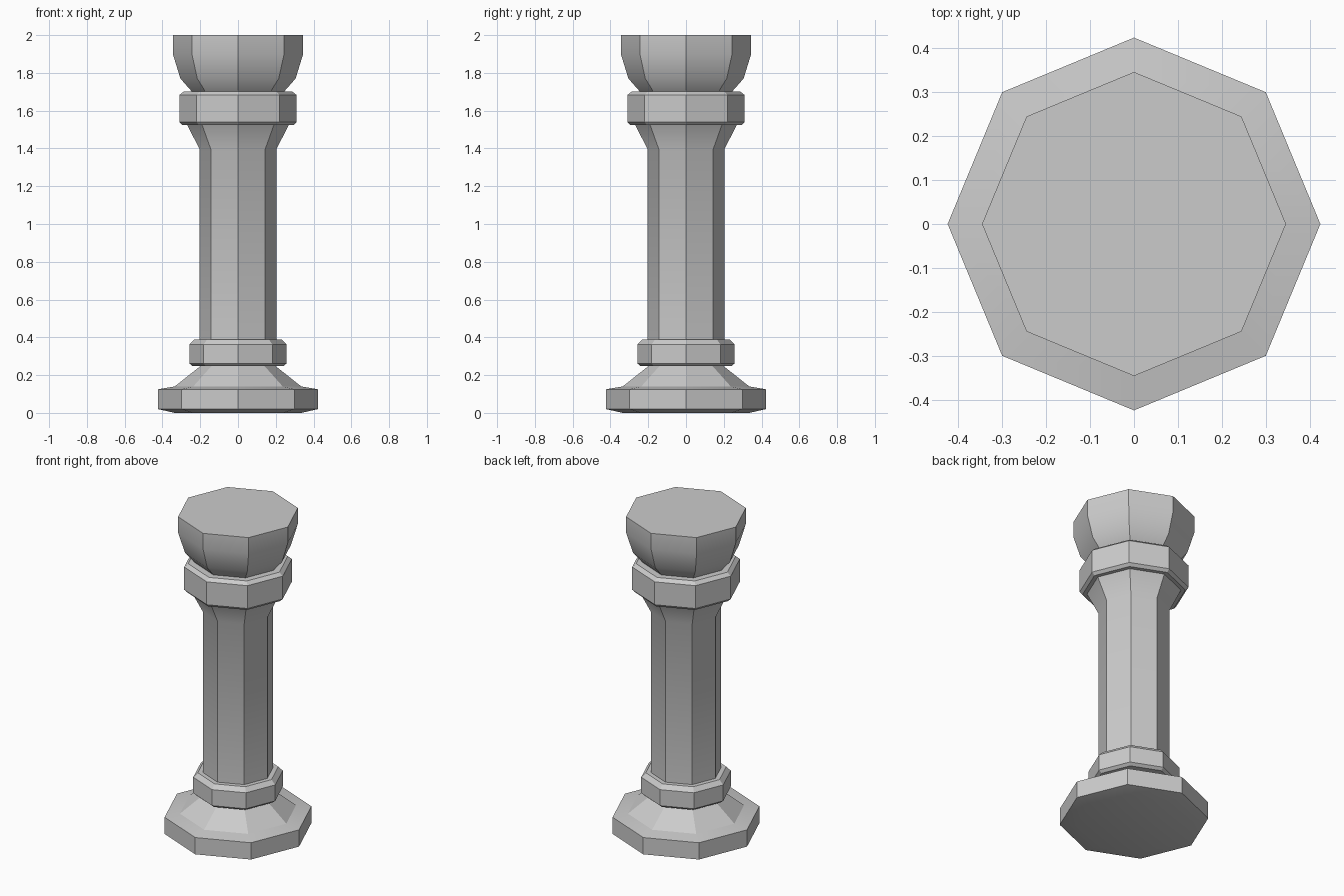
import bpy, bmesh
from math import cos, sin, pi, radians

if "Cube" in bpy.data.objects:
    bpy.data.objects.remove(bpy.data.objects["Cube"])

SIDES = 8


def turned_part(name, profile, cap_bottom=False, cap_top=False):
    """Sweep a (radius, z) profile round the z axis as an octagon."""
    bm = bmesh.new()
    rings = [[bm.verts.new((r * cos(2 * pi * i / SIDES), r * sin(2 * pi * i / SIDES), z))
              for i in range(SIDES)] for r, z in profile]
    for low, high in zip(rings, rings[1:]):
        for i in range(SIDES):
            j = (i + 1) % SIDES
            bm.faces.new((low[i], low[j], high[j], high[i]))
    if cap_bottom:
        bm.faces.new(rings[0][::-1])
    if cap_top:
        bm.faces.new(rings[-1])
    mesh = bpy.data.meshes.new(name)
    bm.to_mesh(mesh)
    bm.free()
    obj = bpy.data.objects.new(name, mesh)
    bpy.context.collection.objects.link(obj)
    bpy.ops.object.select_all(action='DESELECT')
    obj.select_set(True)
    bpy.context.view_layer.objects.active = obj
    bpy.ops.object.shade_smooth_by_angle(angle=radians(28))
    return obj


# Foot: chamfered plinth with a sloping shoulder
turned_part("base", [(0.335, 0.0), (0.423, 0.02), (0.423, 0.125),
                     (0.335, 0.14), (0.20, 0.247)], cap_bottom=True)
# Collar above the foot
turned_part("lower_ring", [(0.20, 0.247), (0.24, 0.247), (0.258, 0.262), (0.258, 0.362),
                           (0.232, 0.388), (0.203, 0.388)])
# Straight shaft that flares at the top
turned_part("shaft", [(0.203, 0.388), (0.203, 1.395), (0.268, 1.523)])
# Collar below the capital
turned_part("upper_ring", [(0.268, 1.523), (0.293, 1.523), (0.31, 1.54), (0.31, 1.683),
                           (0.287, 1.702), (0.245, 1.702)])
# Bowl-shaped capital with a flat top
turned_part("capital", [(0.245, 1.702), (0.305, 1.77), (0.345, 1.90), (0.345, 2.0)],
            cap_top=True)
